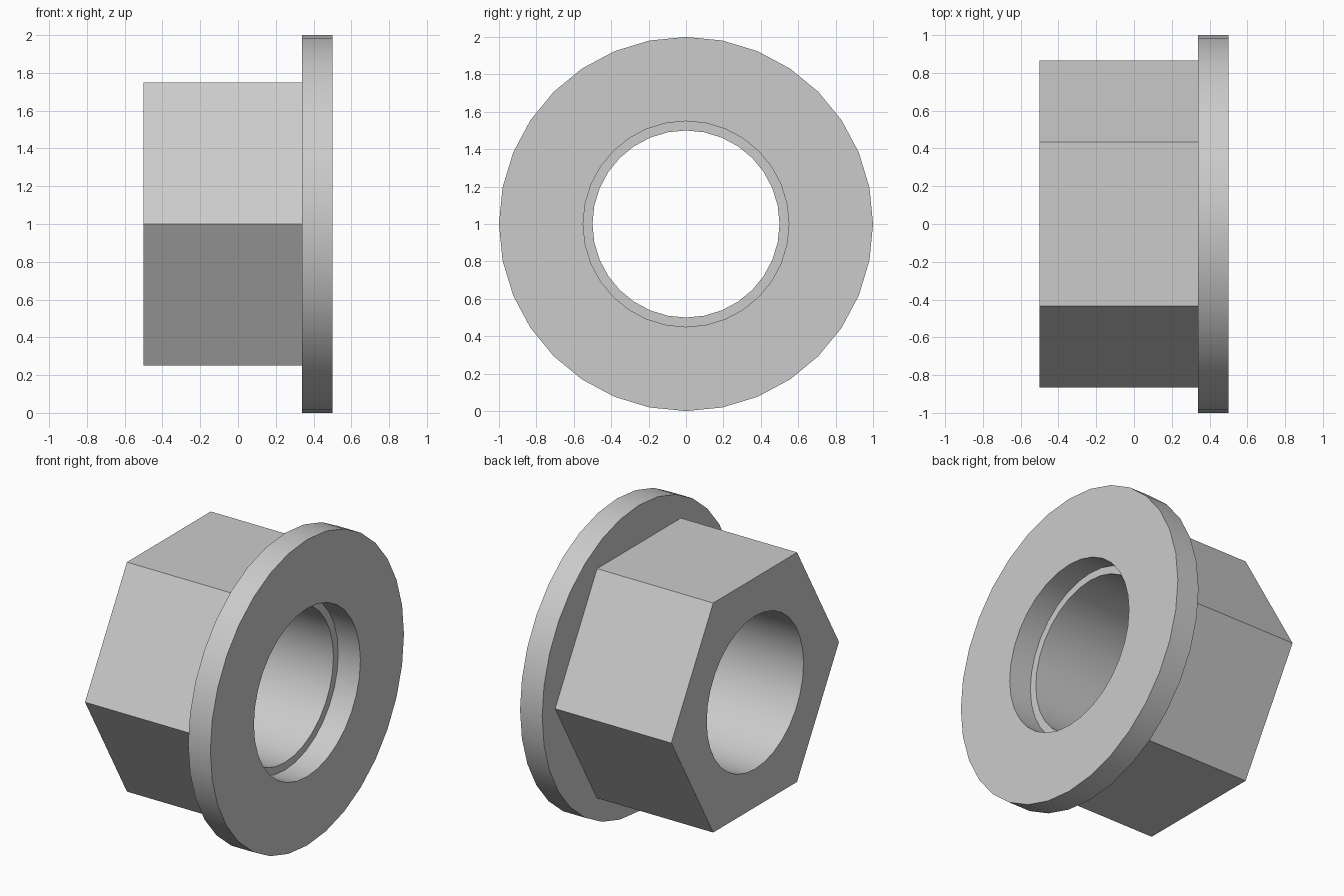
import bpy
import bmesh
from math import cos, sin, tau, radians
from mathutils import Vector

cube = bpy.data.objects.get("Cube")
if cube:
    bpy.data.objects.remove(cube, do_unlink=True)

SIDES = 32
HEX = 6
BACK, STEP, FACE = -0.5, 0.34, 0.5

steel = bpy.data.materials.new("plain grey steel")
steel.use_nodes = True
grey = (0.6, 0.6, 0.6, 1)
steel.diffuse_color = grey
steel.node_tree.nodes["Principled BSDF"].inputs["Base Color"].default_value = grey

bm = bmesh.new()


def ring(x, radius, sides):
    """Closed loop of edges around the bore axis."""
    verts = [bm.verts.new((x, radius * cos(tau * i / sides),
                           1 + radius * sin(tau * i / sides))) for i in range(sides)]
    edges = [bm.edges.new((verts[i], verts[(i + 1) % sides])) for i in range(sides)]
    return verts, edges


def connect(a, b):
    """Quads between matching rings, a triangulated flat between others."""
    (va, ea), (vb, eb) = a, b
    n = len(va)
    if n == len(vb):
        for i in range(n):
            j = (i + 1) % n
            bm.faces.new((va[i], va[j], vb[j], vb[i]))
    else:
        bmesh.ops.triangle_fill(bm, edges=ea + eb, use_beauty=True, normal=Vector((1, 0, 0)))


# Section: hex body, flange, counterbore, step, then the through bore
section = [(BACK, 0.866, HEX), (STEP, 0.866, HEX),
           (STEP, 1, SIDES), (FACE, 1, SIDES),
           (FACE, 0.55, SIDES), (STEP, 0.55, SIDES),
           (STEP, 0.5, SIDES), (BACK, 0.5, SIDES)]
rings = [ring(*s) for s in section]
for i, r in enumerate(rings):
    connect(r, rings[(i + 1) % len(rings)])
bmesh.ops.recalc_face_normals(bm, faces=bm.faces)

mesh = bpy.data.meshes.new("flanged_hex_nut")
bm.to_mesh(mesh)
bm.free()
mesh.materials.append(steel)
nut = bpy.data.objects.new("flanged_hex_nut", mesh)
bpy.context.collection.objects.link(nut)

# Round walls smooth, hex corners and rims sharp
bpy.ops.object.select_all(action="DESELECT")
nut.select_set(True)
bpy.context.view_layer.objects.active = nut
bpy.ops.object.shade_smooth_by_angle(angle=radians(30))
